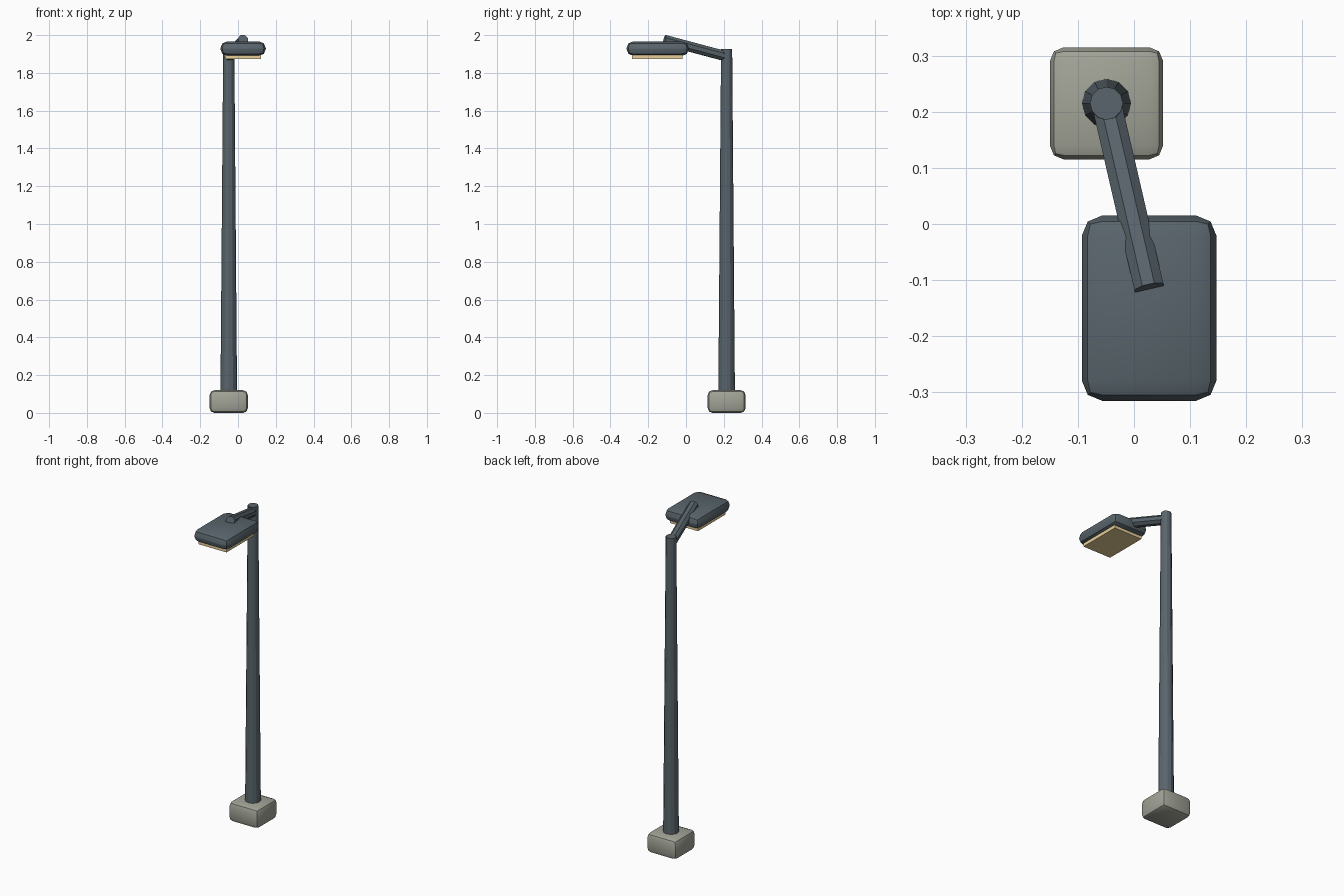
import bpy, math
from mathutils import Vector, Matrix

if "Cube" in bpy.data.objects:
    bpy.data.objects.remove(bpy.data.objects["Cube"])


def material(name, color):
    m = bpy.data.materials.new(name)
    m.diffuse_color = (*color, 1)
    m.use_nodes = True
    m.node_tree.nodes["Principled BSDF"].inputs["Base Color"].default_value = m.diffuse_color
    return m


METAL = material("dark_metal", (0.10, 0.13, 0.15))
CONCRETE = material("concrete", (0.36, 0.37, 0.31))
GLOW = material("warm_lens", (0.80, 0.62, 0.32))


def box(name, lo, hi, mat, bevel=0.0):
    lo, hi = Vector(lo), Vector(hi)
    bpy.ops.mesh.primitive_cube_add(size=1, location=(lo + hi) / 2)
    ob = bpy.context.object
    ob.name = name
    ob.scale = hi - lo
    bpy.ops.object.transform_apply(location=False, rotation=False, scale=True)
    ob.data.materials.append(mat)
    if bevel:
        mod = ob.modifiers.new("rounded", 'BEVEL')
        mod.width, mod.segments = bevel, 2
        bpy.ops.object.modifier_apply(modifier=mod.name)
        bpy.ops.object.shade_smooth_by_angle(angle=math.radians(30))
    return ob


def rod(name, a, b, r1, r2, sides, mat, twist=0.0):
    a, b = Vector(a), Vector(b)
    bpy.ops.mesh.primitive_cone_add(vertices=sides, radius1=r1, radius2=r2, depth=(b - a).length)
    ob = bpy.context.object
    ob.name = name
    ob.data.transform(Matrix.Rotation(twist, 4, 'Z'))
    ob.location = (a + b) / 2
    ob.rotation_mode = 'QUATERNION'
    ob.rotation_quaternion = (b - a).to_track_quat('Z', 'Y')
    ob.data.materials.append(mat)
    return ob


# Footing and tapered pole
box("concrete_base", (-0.15, 0.115, 0), (0.052, 0.315, 0.12), CONCRETE, 0.025)
rod("pole", (-0.049, 0.215, 0.1), (-0.049, 0.215, 1.927), 0.044, 0.0295, 12, METAL)

# Angled arm, flat side up
rod("arm", (-0.049, 0.215, 1.887), (0.027, -0.114, 1.9745), 0.0286, 0.0286, 8, METAL, math.pi / 8)

# Lamp head with lens underneath
box("lamp_head", (-0.093, -0.315, 1.89), (0.147, 0.015, 1.967), METAL, 0.036)
box("lens", (-0.068, -0.285, 1.874), (0.122, -0.018, 1.90), GLOW)
